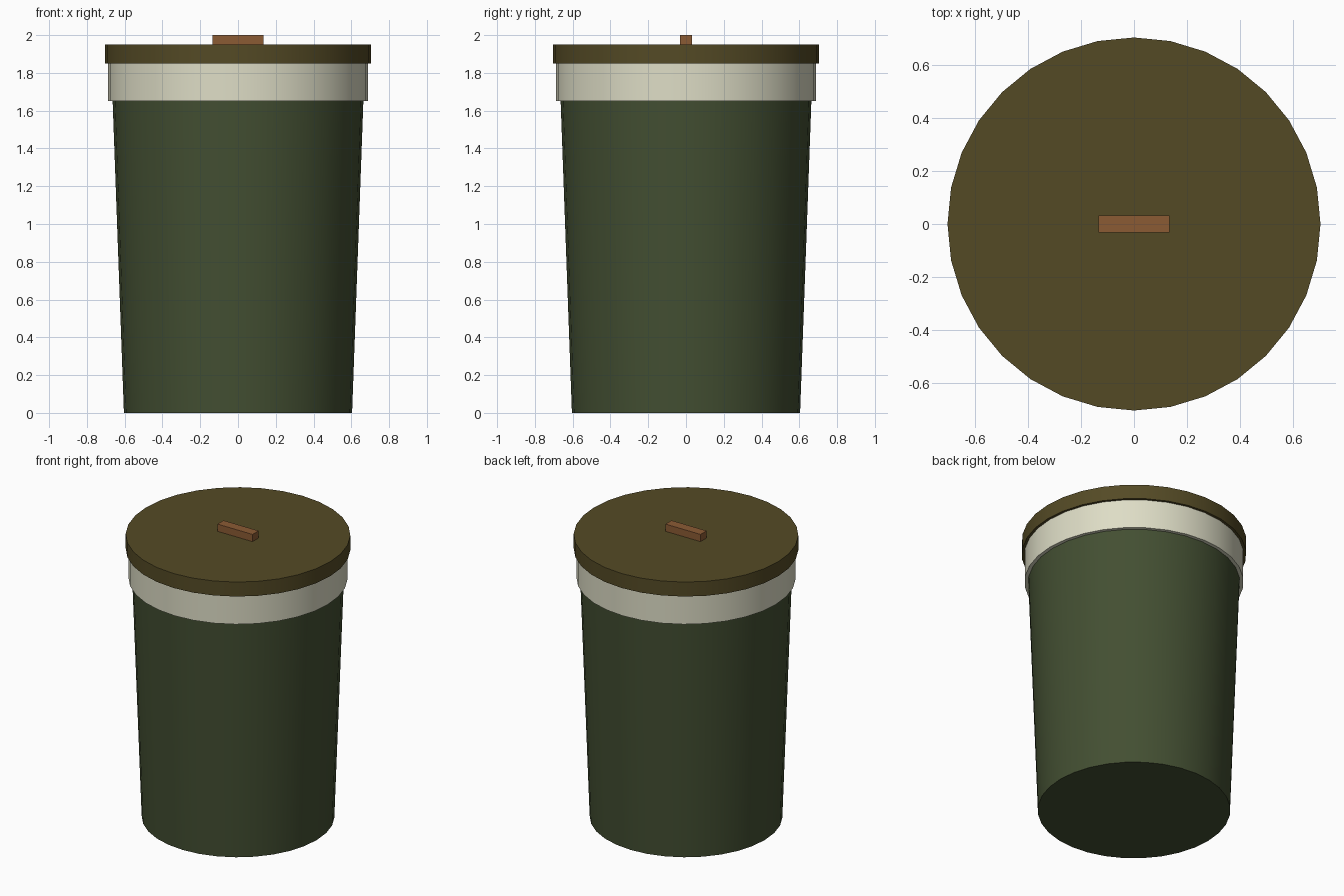
import bpy
import math

if "Cube" in bpy.data.objects:
    bpy.data.objects.remove(bpy.data.objects["Cube"])


def material(name, rgb):
    # sRGB 0-255 to linear viewport colour
    m = bpy.data.materials.new(name)
    lin = [((c / 255 + 0.055) / 1.055) ** 2.4 for c in rgb]
    m.diffuse_color = (*lin, 1.0)
    m.use_nodes = True
    m.node_tree.nodes["Principled BSDF"].inputs["Base Color"].default_value = m.diffuse_color
    return m


def drum(name, r_bottom, r_top, z0, z1, mat):
    # 32-sided capped cone section with a vertex on the +y axis
    bpy.ops.mesh.primitive_cone_add(vertices=32, radius1=r_bottom, radius2=r_top,
                                    depth=z1 - z0, location=(0, 0, (z0 + z1) / 2))
    ob = bpy.context.object
    ob.name = name
    ob.data.materials.append(mat)
    bpy.ops.object.shade_smooth_by_angle(angle=math.radians(30))
    return ob


green = material("dark green", (67, 79, 50))
cream = material("cream", (222, 221, 198))
olive = material("olive brown", (84, 74, 37))
brown = material("wood brown", (139, 91, 52))

# Tapered bin body, collar band and lid
drum("bin_body", 0.604, 0.671, 0.0, 1.85, green)
drum("collar_band", 0.687, 0.687, 1.65, 1.85, cream)
drum("lid", 0.704, 0.704, 1.85, 1.95, olive)

# Lid handle
bpy.ops.mesh.primitive_cube_add(size=1, location=(0, 0, 1.975))
handle = bpy.context.object
handle.name = "lid_handle"
handle.scale = (0.268, 0.066, 0.05)
bpy.ops.object.transform_apply(location=False, rotation=False, scale=True)
handle.data.materials.append(brown)
